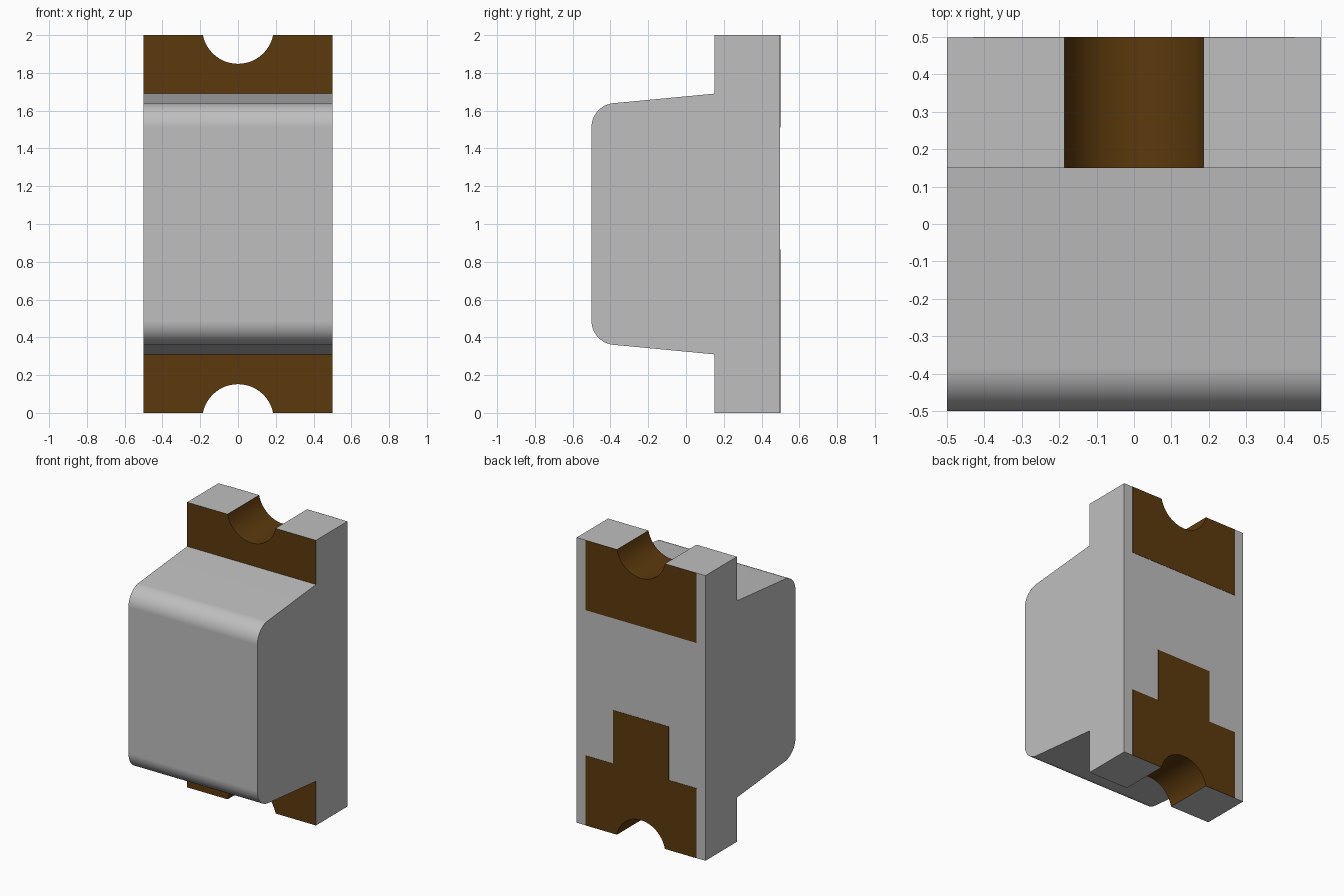
import bpy, bmesh, math
from mathutils import Vector

if "Cube" in bpy.data.objects:
    bpy.data.objects.remove(bpy.data.objects["Cube"])


def material(name, rgb):
    m = bpy.data.materials.new(name)
    m.use_nodes = True
    m.diffuse_color = (*rgb, 1)
    m.node_tree.nodes["Principled BSDF"].inputs["Base Color"].default_value = (*rgb, 1)
    return m


GREY = material("light grey", (0.52, 0.52, 0.52))
BROWN = material("brown metal", (0.107, 0.042, 0.004))


def arc(cx, cy, r, a0, a1, n):
    """Points on an arc, angles in degrees."""
    angles = [math.radians(a0 + (a1 - a0) * i / n) for i in range(n + 1)]
    return [(cx + r * math.cos(a), cy + r * math.sin(a)) for a in angles]


def extrude(name, outline, to3d, offset, mats):
    """Fill an outline, extrude it by offset and shade it with sharp corners."""
    bm = bmesh.new()
    face = bm.faces.new([bm.verts.new(to3d(a, b)) for a, b in outline])
    new = bmesh.ops.extrude_face_region(bm, geom=[face], use_keep_orig=True)["geom"]
    moved = [v for v in new if isinstance(v, bmesh.types.BMVert)]
    bmesh.ops.translate(bm, verts=moved, vec=Vector(offset))
    bmesh.ops.recalc_face_normals(bm, faces=bm.faces)
    mesh = bpy.data.meshes.new(name)
    bm.to_mesh(mesh)
    bm.free()
    for m in mats:
        mesh.materials.append(m)
    ob = bpy.data.objects.new(name, mesh)
    bpy.context.collection.objects.link(ob)
    bpy.ops.object.select_all(action='DESELECT')
    ob.select_set(True)
    bpy.context.view_layer.objects.active = ob
    bpy.ops.object.shade_smooth_by_angle(angle=math.radians(30))
    # Keeps the large flat faces flat next to the rounded edges
    wn = ob.modifiers.new("flat_normals", 'WEIGHTED_NORMAL')
    wn.keep_sharp = True
    return ob


# Shared sizes
FRONT, JOINT, BACK, SKIN = -0.5, 0.15, 0.498, 0.002
NOTCH_R, NOTCH_OUT = 0.19, 0.038
dip = math.degrees(math.asin(NOTCH_OUT / NOTCH_R))

# Half-round notches, both running from left to right in x
bottom_notch = arc(0, -NOTCH_OUT, NOTCH_R, 180 - dip, dip, 28)
top_notch = [(x, 2 - z) for x, z in bottom_notch]

# Base slab with a notch at each end; front face and notches are metal
slab_outline = ([(-0.5, 0)] + bottom_notch + [(0.5, 0), (0.5, 2)]
                + top_notch[::-1] + [(-0.5, 2)])
slab = extrude("base_slab", slab_outline, lambda x, z: (x, JOINT, z),
               (0, BACK - JOINT, 0), [GREY, BROWN])
for p in slab.data.polygons:
    in_notch = abs(p.center.x) < 0.3 and abs(p.normal.y) < 0.5
    p.material_index = int(p.normal.y < -0.9 or in_notch)

# Housing with drafted ends and rounded front edges
R, DRAFT = 0.127, 5.4
upper = arc(FRONT + R, 1.513, R, 180, 90 + DRAFT, 16) + [(JOINT, 1.69)]
lower = [(y, 2 - z) for y, z in reversed(upper)]
extrude("housing", lower + upper, lambda y, z: (-0.5, y, z), (1, 0, 0), [GREY])

# Thin solder pads on the back
W, H, STEM_W, STEM_TOP = 0.43, 0.49, 0.215, 0.865
top_pad = [(-W, 2)] + top_notch + [(W, 2), (W, 2 - H), (-W, 2 - H)]
bottom_pad = ([(-W, 0)] + bottom_notch + [(W, 0), (W, H), (STEM_W, H),
              (STEM_W, STEM_TOP), (-STEM_W, STEM_TOP), (-STEM_W, H), (-W, H)])
for name, outline in (("top_back_pad", top_pad), ("bottom_back_pad", bottom_pad)):
    extrude(name, outline, lambda x, z: (x, BACK, z), (0, SKIN, 0), [BROWN])
